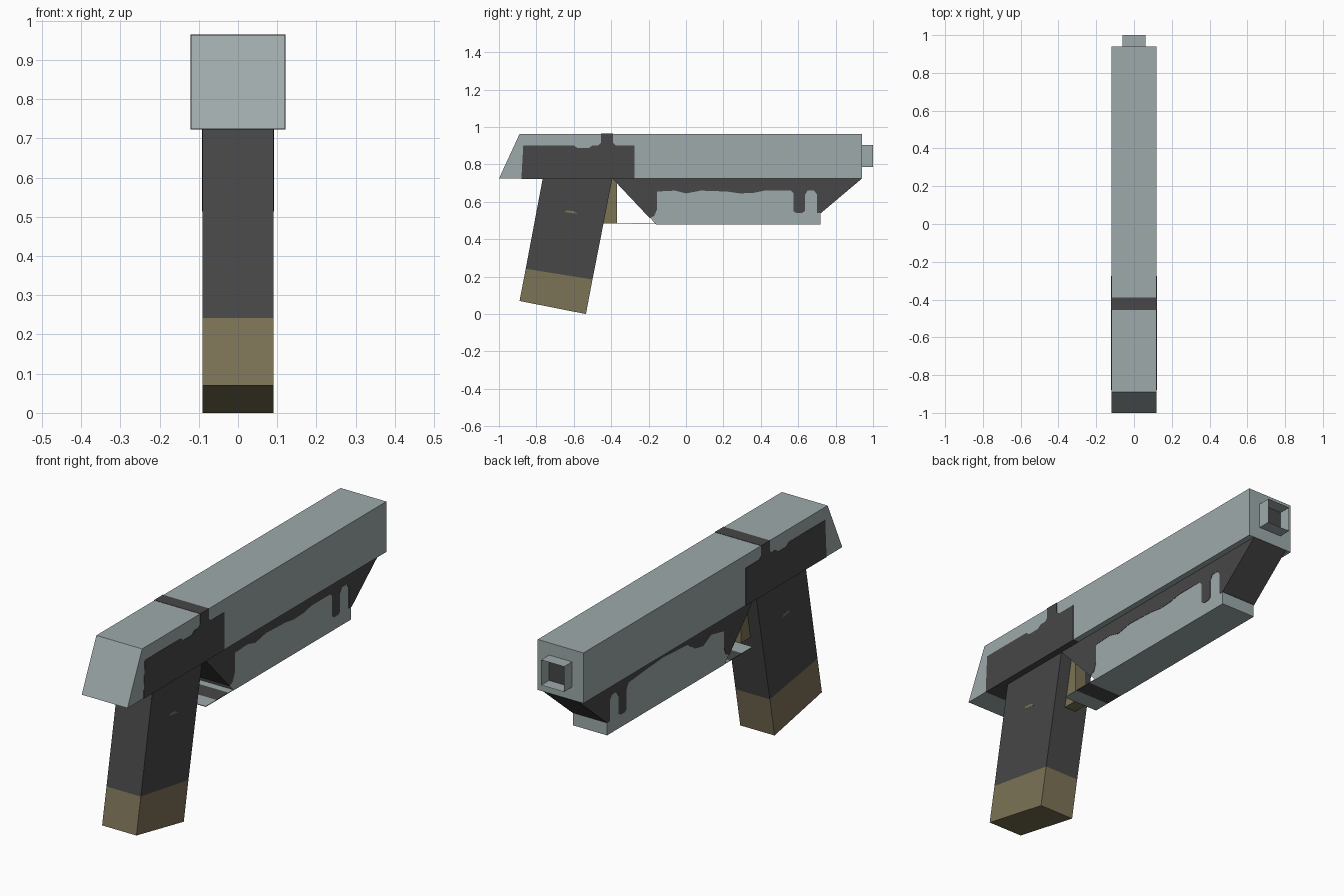
import bpy
import bmesh

cube = bpy.data.objects.get("Cube")
if cube:
    bpy.data.objects.remove(cube, do_unlink=True)


def material(name, rgb):
    """Flat material from 0-255 sRGB values."""
    def lin(c):
        c /= 255
        return c / 12.92 if c <= 0.04045 else ((c + 0.055) / 1.055) ** 2.4
    col = [lin(c) for c in rgb] + [1.0]
    m = bpy.data.materials.new(name)
    m.use_nodes = True
    m.diffuse_color = col
    bsdf = m.node_tree.nodes["Principled BSDF"]
    bsdf.inputs["Base Color"].default_value = col
    bsdf.inputs["Roughness"].default_value = 0.8
    return m


GREY = material("blue_grey_metal", (158, 170, 170))
DARK = material("dark_charcoal", (71, 71, 71))
BROWN = material("olive_brown", (124, 115, 86))


def finish(name, bm, mat):
    bmesh.ops.recalc_face_normals(bm, faces=bm.faces)
    me = bpy.data.meshes.new(name)
    bm.to_mesh(me)
    bm.free()
    me.materials.append(mat)
    ob = bpy.data.objects.new(name, me)
    bpy.context.collection.objects.link(ob)
    return ob


def prism(name, pts, x0, x1, mat):
    """Side profile of (y, z) points extruded along x."""
    bm = bmesh.new()
    face = bm.faces.new([bm.verts.new((x0, y, z)) for y, z in pts])
    ext = bmesh.ops.extrude_face_region(bm, geom=[face])
    verts = [v for v in ext["geom"] if isinstance(v, bmesh.types.BMVert)]
    bmesh.ops.translate(bm, verts=verts, vec=(x1 - x0, 0, 0))
    return finish(name, bm, mat)


def box(name, x, y0, y1, z0, z1, mat):
    return prism(name, [(y0, z0), (y1, z0), (y1, z1), (y0, z1)], -x, x, mat)


# Slide with raked back end
prism("slide", [(-1, 0.724), (0.94, 0.724), (0.94, 0.963), (-0.89, 0.963)],
      -0.12, 0.12, GREY)

# Dark painted patch wrapping the slide sides, underside and top stripe
prism("slide_dark_patch",
      [(-0.88, 0.723), (-0.275, 0.723), (-0.275, 0.902), (-0.375, 0.902),
       (-0.39, 0.915), (-0.39, 0.9645), (-0.455, 0.9645), (-0.455, 0.915),
       (-0.47, 0.902), (-0.50, 0.902), (-0.52, 0.887), (-0.58, 0.887),
       (-0.60, 0.902), (-0.87, 0.902)],
      -0.1215, 0.1215, DARK)

# Open square muzzle tube
bm = bmesh.new()
ring = [(-0.06, 0.785), (0.06, 0.785), (0.06, 0.905), (-0.06, 0.905)]
back = [bm.verts.new((x, 0.94, z)) for x, z in ring]
front = [bm.verts.new((x, 1.0, z)) for x, z in ring]
for i in range(4):
    j = (i + 1) % 4
    bm.faces.new((back[i], back[j], front[j], front[i]))
finish("muzzle", bm, GREY)
box("muzzle_bore", 0.0595, 0.938, 0.942, 0.7855, 0.9045, DARK)

# Frame under the slide
prism("frame", [(-0.39, 0.724), (-0.16, 0.48), (0.72, 0.48), (0.72, 0.54),
                (0.937, 0.724)], -0.09, 0.09, GREY)

# Dark paint on the frame, with drips; each side has its own upper edge
ends_rear = [(-0.393, 0.724), (-0.194, 0.513), (-0.17, 0.525), (-0.155, 0.56)]
ends_front = [(0.575, 0.645), (0.575, 0.55), (0.59, 0.54), (0.62, 0.54),
              (0.635, 0.55), (0.635, 0.635), (0.65, 0.66), (0.685, 0.66),
              (0.70, 0.64), (0.70, 0.54), (0.7215, 0.54), (0.94, 0.724)]
wave_left = [(-0.155, 0.655), (-0.06, 0.66), (0.0, 0.645), (0.08, 0.66),
             (0.22, 0.655), (0.29, 0.645), (0.36, 0.648), (0.42, 0.66),
             (0.56, 0.66)]
wave_right = [(-0.155, 0.64), (-0.06, 0.66), (0.0, 0.63), (0.06, 0.64),
              (0.12, 0.68), (0.30, 0.69), (0.45, 0.68), (0.56, 0.67)]
for side, wave, x in (("left", wave_left, 0.0915), ("right", wave_right, -0.0915)):
    prism("frame_dark_paint_" + side, ends_rear + wave + ends_front, 0, x, DARK)

# Trigger and thin guard strip
box("trigger", 0.03, -0.45, -0.368, 0.485, 0.724, BROWN)
for name, y0, y1, mat in (("guard_rear", -0.37, -0.29, GREY),
                          ("guard_middle", -0.29, -0.20, DARK),
                          ("guard_front", -0.20, -0.155, GREY)):
    box(name, 0.09, y0, y1, 0.481, 0.484, mat)

# Slanted grip with brown lower end
prism("grip", [(-0.765, 0.73), (-0.857, 0.242), (-0.50, 0.185), (-0.393, 0.73)],
      -0.09, 0.09, DARK)
prism("grip_base", [(-0.857, 0.242), (-0.89, 0.07), (-0.535, 0.0), (-0.50, 0.185)],
      -0.09, 0.09, BROWN)
# Small scuff marks on the grip sides
prism("grip_scuff", [(-0.65, 0.545), (-0.58, 0.535), (-0.60, 0.55), (-0.64, 0.555)],
      -0.091, 0.091, BROWN)
